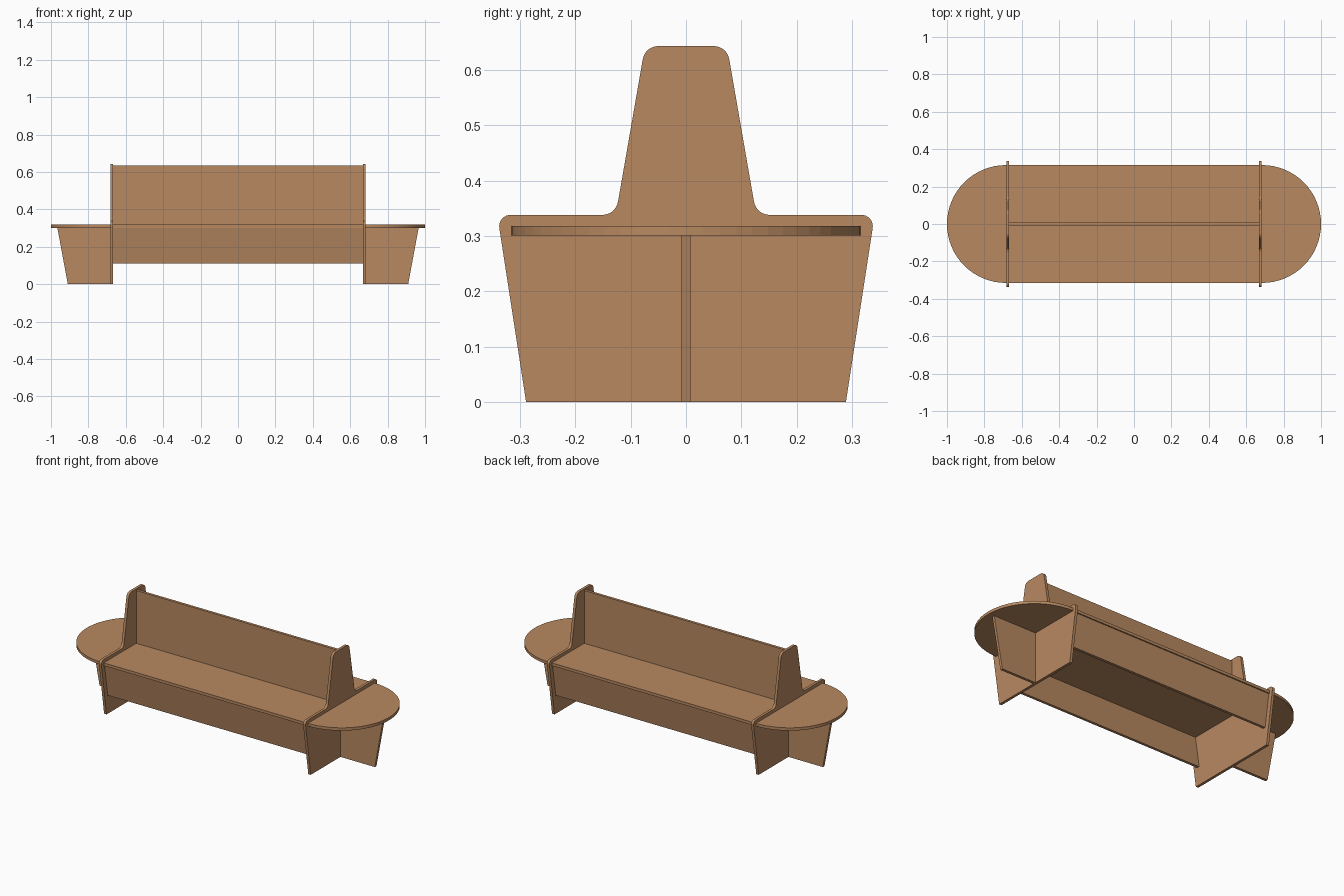
import bpy, bmesh, math
from mathutils import Vector

if "Cube" in bpy.data.objects:
    bpy.data.objects.remove(bpy.data.objects["Cube"])

wood = bpy.data.materials.new("warm plywood")
wood.diffuse_color = (0.479, 0.250, 0.119, 1)
wood.use_nodes = True
wood.node_tree.nodes["Principled BSDF"].inputs["Base Color"].default_value = wood.diffuse_color
T = 0.016  # board thickness


def board(name, pts, to3d, depth):
    """Extrude a flat outline by depth; to3d maps (u, v, w) to a position."""
    bm = bmesh.new()
    a = [bm.verts.new(to3d(u, v, -depth / 2)) for u, v in pts]
    b = [bm.verts.new(to3d(u, v, depth / 2)) for u, v in pts]
    bm.faces.new(a)
    bm.faces.new(b[::-1])
    n = len(pts)
    for i in range(n):
        j = (i + 1) % n
        bm.faces.new((a[i], b[i], b[j], a[j]))
    bmesh.ops.recalc_face_normals(bm, faces=bm.faces)
    me = bpy.data.meshes.new(name)
    bm.to_mesh(me)
    bm.free()
    me.materials.append(wood)
    ob = bpy.data.objects.new(name, me)
    bpy.context.collection.objects.link(ob)
    return ob


def fillet(prev, p, nxt, t=0.024, n=8):
    """Exact circular arc rounding corner p, starting t away from it."""
    p = Vector(p)
    d0 = (Vector(prev) - p).normalized()
    d1 = (Vector(nxt) - p).normalized()
    a, c = p + d0 * t, p + d1 * t
    w = math.sin(d0.angle(d1) / 2)
    out = []
    for i in range(n + 1):
        s = i / n
        k = ((1 - s) ** 2, 2 * s * (1 - s) * w, s * s)
        out.append(tuple((a * k[0] + p * k[1] + c * k[2]) / sum(k)))
    return out


# Seat: one long board with half-round ends
R, CX, N = 0.315, 0.685, 32
pts = []
for side in (0, 1):
    for i in range(N + 1):
        ang = -math.pi / 2 + math.pi * side + math.pi * i / N
        pts.append(((CX, -CX)[side] + R * math.cos(ang), R * math.sin(ang)))
board("seat", pts, lambda u, v, w: (u, v, 0.3095 + w), 0.017)

# End panels: half outline with rounded corners, mirrored
raw = [(0.289, 0), (0.341, 0.338), (0.127, 0.338), (0.074, 0.643), (-0.074, 0.643)]
half = [raw[0]]
for i in (1, 2, 3):
    half += fillet(raw[i - 1], raw[i], raw[i + 1])
outline = half + [(-y, z) for y, z in reversed(half)]
for s, label in ((-1, "left"), (1, "right")):
    board(label + "_end_panel", outline, lambda u, v, w: (s * 0.675 + w, u, v), T)
    # Tapered fin under the half-round end
    fin = [(0.68, 0), (0.91, 0), (0.966, 0.302), (0.68, 0.302)]
    board(label + "_end_fin", fin, lambda u, v, w: (s * u, w, v), T)

# Backrest board between the panels
L = 0.67
board("backrest", [(-L, 0.316), (L, 0.316), (L, 0.633), (-L, 0.633)],
      lambda u, v, w: (u, w, v), T)

# Sloping aprons under both long edges of the seat
for s, label in ((-1, "front"), (1, "back")):
    sec = [(0.278, 0.11), (0.308, 0.302), (0.292, 0.302), (0.262, 0.11)]
    board(label + "_apron", sec, lambda u, v, w: (w, s * u, v), 2 * L)
